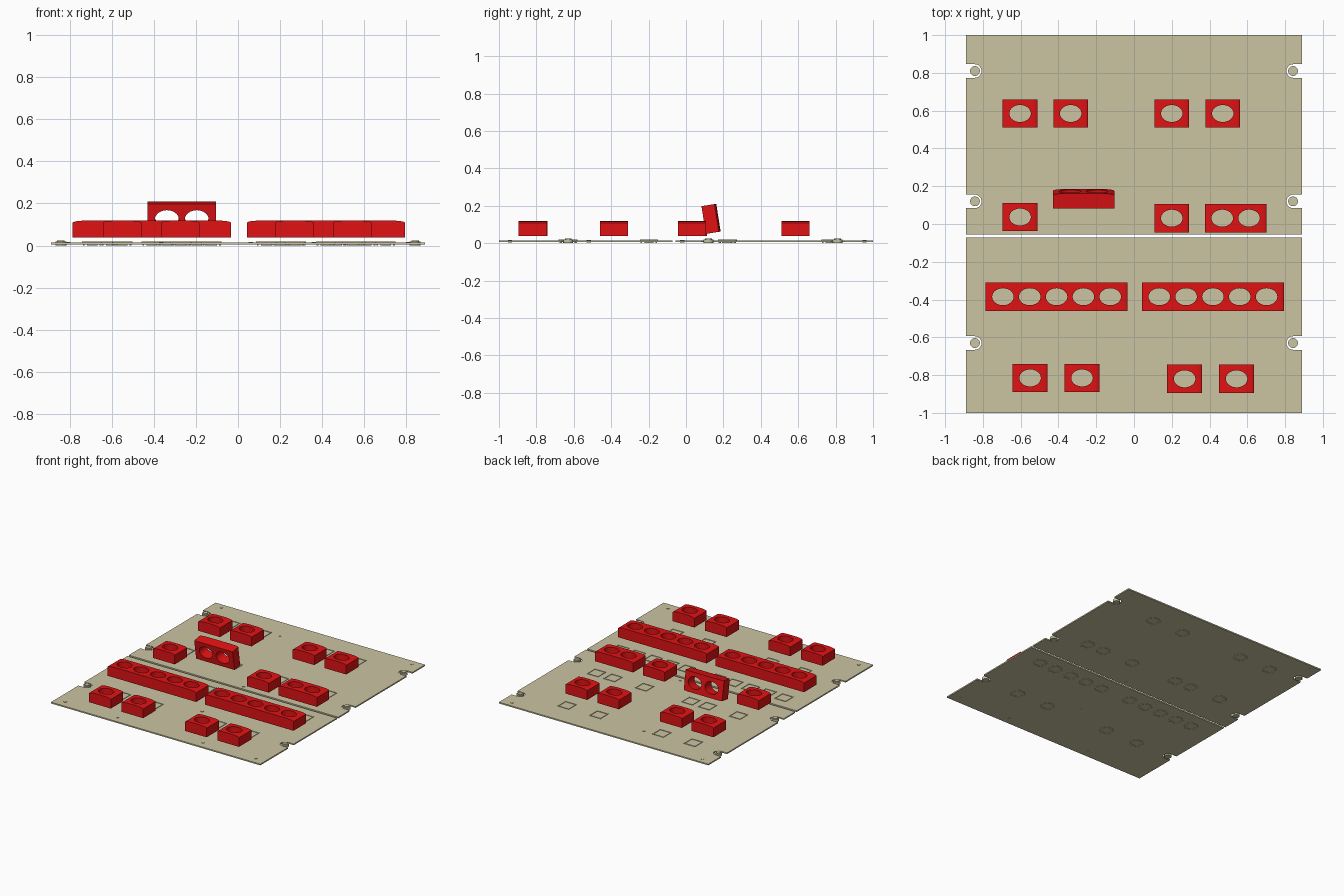
import bpy, bmesh, math
from mathutils import Matrix

if "Cube" in bpy.data.objects:
    bpy.data.objects.remove(bpy.data.objects["Cube"])


def material(name, rgb):
    m = bpy.data.materials.new(name)
    m.diffuse_color = (*rgb, 1)
    m.use_nodes = True
    m.node_tree.nodes["Principled BSDF"].inputs["Base Color"].default_value = m.diffuse_color
    return m


RED = material("red", (0.75, 0.006, 0.007))
STONE = material("stone_beige", (0.60, 0.56, 0.36))
PITCH = 0.142
Z0, Z1 = 0.005, 0.015      # panel bottom and top


def add(name, mesh, mat=None, loc=(0, 0, 0), rot_x=0):
    ob = bpy.data.objects.new(name, mesh)
    bpy.context.collection.objects.link(ob)
    ob.location = loc
    ob.rotation_euler.x = rot_x
    if mat and not mesh.materials:
        mesh.materials.append(mat)
    return ob


def to_mesh(bm, name):
    bmesh.ops.recalc_face_normals(bm, faces=bm.faces)
    me = bpy.data.meshes.new(name)
    bm.to_mesh(me)
    bm.free()
    return me


def extrude(name, pts, vec):
    bm = bmesh.new()
    f = bm.faces.new([bm.verts.new(p) for p in pts])
    g = bmesh.ops.extrude_face_region(bm, geom=[f])
    bmesh.ops.translate(bm, vec=vec, verts=[v for v in g["geom"] if isinstance(v, bmesh.types.BMVert)])
    return to_mesh(bm, name)


def holder_mesh(n):
    """Crowned bar with n oval through-holes, centred on its origin."""
    w, d, h = n * PITCH / 2 + 0.021, 0.15, 0.04
    side = [(w - 0.07 * (1 - math.cos(a)), h - 0.010 * (1 - math.sin(a)))
            for a in [i * math.pi / 10 for i in range(6)]]
    prof = [(-w, -h), (w, -h)] + side + [(-x, z) for x, z in reversed(side)]
    body = add("holder_body", extrude("holder", [(x, -d / 2, z) for x, z in prof], (0, d, 0)), RED)
    bm = bmesh.new()
    for i in range(n):
        mat = Matrix.Translation(((i - (n - 1) / 2) * PITCH, 0, 0)) @ Matrix.Diagonal((0.057, 0.045, 1, 1))
        bmesh.ops.create_cone(bm, cap_ends=True, segments=32, radius1=1, radius2=1, depth=0.2, matrix=mat)
    cutter = add("hole_cutter", to_mesh(bm, "hole_cutter"), RED)
    mod = body.modifiers.new("holes", "BOOLEAN")
    mod.object, mod.operation, mod.solver = cutter, "DIFFERENCE", "EXACT"
    dg = bpy.context.evaluated_depsgraph_get()
    me = bpy.data.meshes.new_from_object(body.evaluated_get(dg))
    for o in (body, cutter):
        bpy.data.objects.remove(o)
    me.shade_smooth()
    me.set_sharp_from_angle(angle=math.radians(30))
    return me


# Two panels with U-shaped notches along both short edges
def panel(name, y0, y1, notches):
    r, edge = 0.036, 0.89
    right = []
    for y in sorted(notches):
        arc = [math.pi * (1.5 - i / 12) for i in range(13)]
        right += [(edge, y - r)] + [(0.843 + r * math.cos(a), y + r * math.sin(a)) for a in arc] + [(edge, y + r)]
    right = [(edge, y0)] + right + [(edge, y1)]
    pts = right + [(-x, y) for x, y in reversed(right)]
    add(name, extrude(name, [(x, y, Z0) for x, y in pts], (0, 0, Z1 - Z0)), STONE)


panel("rear_panel", -0.055, 1.0, [0.12, 0.81])
panel("front_panel", -1.0, -0.072, [-0.63])

# Pins sitting in the notches: shaft with a small cap
bm = bmesh.new()
for r, a, b in ((0.026, 0, 0.019), (0.018, 0.019, 0.024)):
    bmesh.ops.create_cone(bm, cap_ends=True, segments=24, radius1=r, radius2=r, depth=b - a,
                          matrix=Matrix.Translation((0, 0, (a + b) / 2)))
pin = to_mesh(bm, "pin")
for y in (0.81, 0.12, -0.63):
    for s in (-1, 1):
        add("notch_pin", pin, STONE, (s * 0.842, y, 0))

# Small flat studs on the panels
bm = bmesh.new()
bmesh.ops.create_cone(bm, cap_ends=True, segments=12, radius1=0.011, radius2=0.011, depth=0.014)
stud = to_mesh(bm, "stud")
for x, y in ((-.81, .955), (.81, .955), (-.81, -.94), (.81, -.94), (-.365, -.94), (.36, -.94),
             (-.21, .81), (.06, -.02), (.06, -.52)):
    add("stud", stud, STONE, (x, y, 0.011))

# Square socket: thin raised rim on top, four short clips below
bm = bmesh.new()


def box(x, y, sx, sy, z0, z1):
    bmesh.ops.create_cube(bm, size=1, matrix=Matrix.Translation((x, y, (z0 + z1) / 2))
                          @ Matrix.Diagonal((sx, sy, z1 - z0, 1)))


for s in (-1, 1):
    box(s * 0.045, 0, 0.006, 0.096, Z1 - 0.002, 0.019)
    box(0, s * 0.045, 0.084, 0.006, Z1 - 0.002, 0.019)
    box(s * 0.040, 0, 0.008, 0.05, 0, Z0 + 0.002)
    box(0, s * 0.040, 0.05, 0.008, 0, Z0 + 0.002)
socket = to_mesh(bm, "socket")

# Holders (x, y, hole count); the sockets lie just behind them
holders = [(-.603, .585, 1), (-.335, .585, 1), (.20, .585, 1), (.47, .585, 1),
           (-.603, .037, 1), (-.267, .034, 2), (.20, .031, 1), (.538, .031, 2),
           (-.41, -.385, 5), (.418, -.385, 5),
           (-.55, -.815, 1), (-.275, -.815, 1), (.268, -.82, 1), (.543, -.82, 1)]
meshes = {n: holder_mesh(n) for n in (1, 2, 5)}
for x, y, n in holders:
    if (x, n) == (-.267, 2):      # one holder stands tipped up on its side
        add("tipped_holder", meshes[n], RED, (x, 0.134, 0.13), math.radians(-81))
    else:
        add("holder_%d" % n, meshes[n], RED, (x, y, 0.079))
    for i in range(n):
        add("socket", socket, STONE, (x + (i - (n - 1) / 2) * PITCH, y + 0.187, 0))
